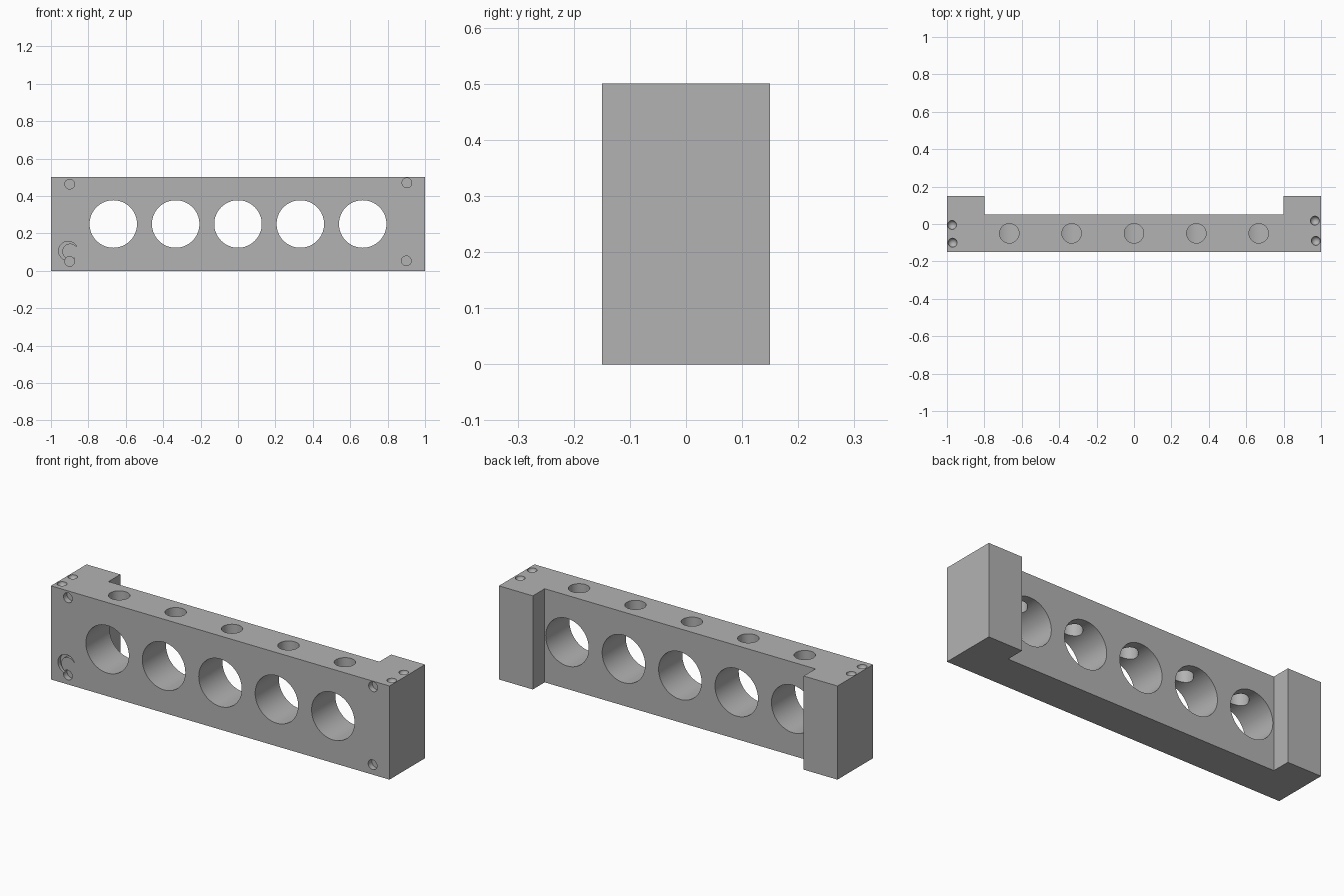
import bpy, bmesh, math
from mathutils import Matrix, Vector

cube = bpy.data.objects.get("Cube")
if cube:
    bpy.data.objects.remove(cube, do_unlink=True)

grey = bpy.data.materials.new("plain grey")
grey.use_nodes = True
COLOUR = (0.45, 0.45, 0.45, 1)
grey.diffuse_color = COLOUR
grey.node_tree.nodes["Principled BSDF"].inputs["Base Color"].default_value = COLOUR


def add_object(name, bm):
    mesh = bpy.data.meshes.new(name)
    bmesh.ops.recalc_face_normals(bm, faces=bm.faces)
    bm.to_mesh(mesh)
    bm.free()
    mesh.materials.append(grey)
    obj = bpy.data.objects.new(name, mesh)
    bpy.context.collection.objects.link(obj)
    return obj


def cylinder(name, start, end, radius, sides=64):
    start, end = Vector(start), Vector(end)
    axis = end - start
    turn = axis.to_track_quat('Z', 'Y').to_matrix().to_4x4()
    bm = bmesh.new()
    bmesh.ops.create_cone(bm, cap_ends=True, segments=sides, radius1=radius,
                          radius2=radius, depth=axis.length,
                          matrix=Matrix.Translation((start + end) / 2) @ turn)
    return add_object(name, bm)


def ball(name, centre, radius):
    bm = bmesh.new()
    bmesh.ops.create_uvsphere(bm, u_segments=32, v_segments=16, radius=radius,
                              matrix=Matrix.Translation(centre))
    return add_object(name, bm)


def cut(target, cutter):
    cutter.hide_render = True
    mod = target.modifiers.new(cutter.name, 'BOOLEAN')
    mod.operation, mod.solver, mod.object = 'DIFFERENCE', 'EXACT', cutter
    bpy.context.view_layer.objects.active = target
    bpy.ops.object.modifier_apply(modifier=mod.name)
    bpy.data.objects.remove(cutter, do_unlink=True)


# Bar with a thicker foot at each end, extruded from its plan outline
FRONT, BACK, TOP = -0.15, 0.15, 0.5
outline = [(-1, FRONT), (1, FRONT), (1, BACK), (0.8, BACK),
           (0.8, 0.05), (-0.8, 0.05), (-0.8, BACK), (-1, BACK)]
bm = bmesh.new()
base = bm.faces.new([bm.verts.new((x, y, 0)) for x, y in outline])
grown = bmesh.ops.extrude_face_region(bm, geom=[base])
bmesh.ops.translate(bm, vec=(0, 0, TOP),
                    verts=[v for v in grown["geom"] if isinstance(v, bmesh.types.BMVert)])
bar = add_object("drilled_bar", bm)

# Five large through holes, each met by a smaller hole from the top
for i in range(-2, 3):
    x = i / 3
    cut(bar, cylinder("through_hole", (x, -0.3, 0.25), (x, 0.3, 0.25), 0.127))
    cut(bar, cylinder("top_hole", (x, -0.05, 0.25), (x, -0.05, 0.6), 0.052, 48))

# Small blind holes near the front corners
for x, z in [(-0.9, 0.463), (0.903, 0.47), (-0.9, 0.05), (0.9, 0.053)]:
    cut(bar, cylinder("corner_hole", (x, FRONT - 0.05, z), (x, FRONT + 0.03, z), 0.026, 32))

# Round dimples on top of the feet
for x, y in [(-0.973, -0.005), (-0.97, -0.1), (0.967, 0.018), (0.972, -0.09)]:
    cut(bar, ball("top_dimple", (x, y, TOP), 0.024))

# Shallow crescent groove at the lower right front corner
crescent = cylinder("crescent_groove", (-0.908, FRONT - 0.05, 0.106),
                    (-0.908, FRONT + 0.02, 0.106), 0.051)
cut(crescent, cylinder("crescent_core", (-0.897, FRONT - 0.1, 0.103),
                       (-0.897, FRONT + 0.1, 0.103), 0.042))
cut(bar, crescent)

# Smooth hole walls with sharp rims
bpy.ops.object.select_all(action='DESELECT')
bar.select_set(True)
bpy.context.view_layer.objects.active = bar
bpy.ops.object.shade_smooth_by_angle(angle=math.radians(30))
